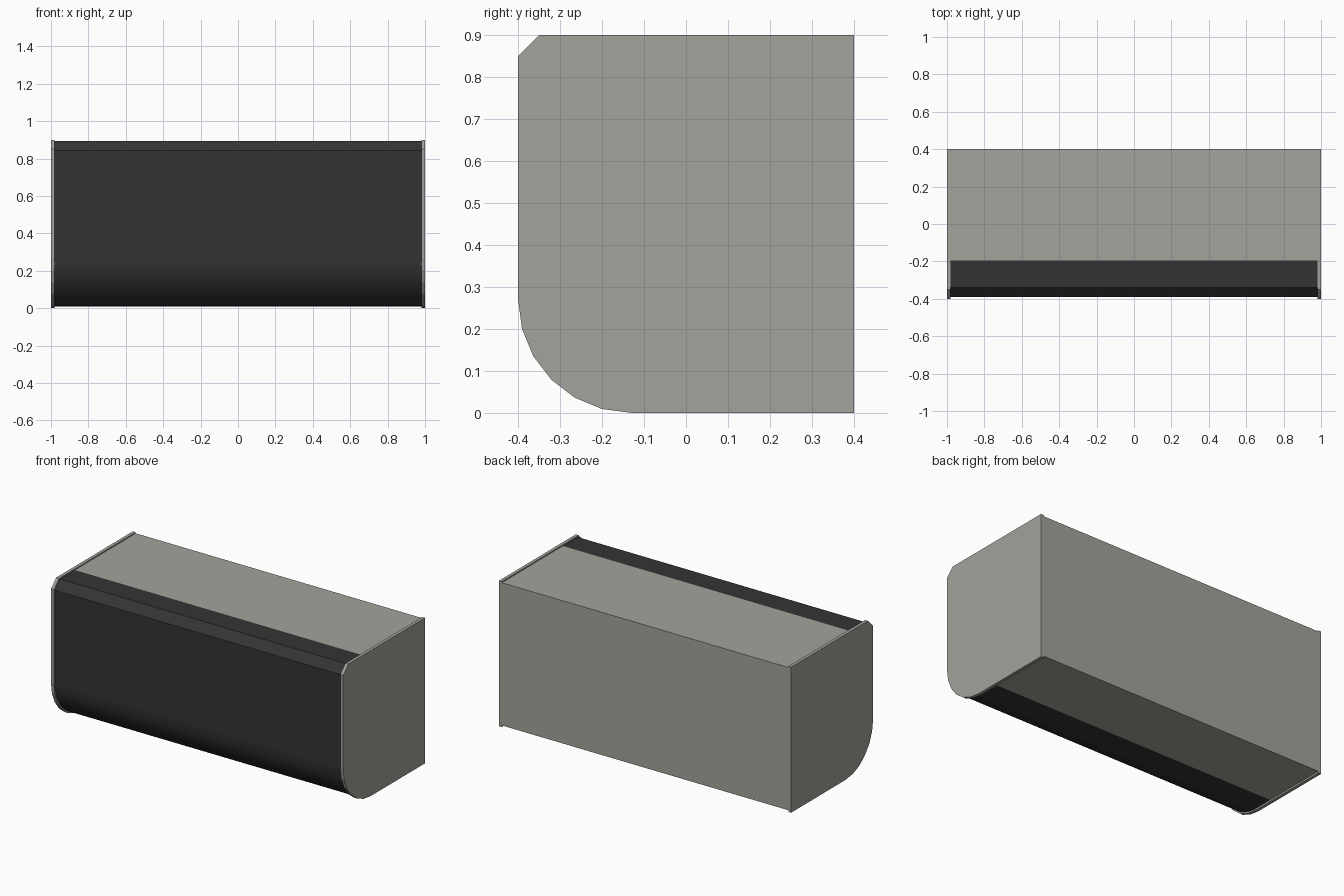
import bpy
import bmesh
from math import sin, cos, pi

cube = bpy.data.objects.get("Cube")
if cube:
    bpy.data.objects.remove(cube, do_unlink=True)


def make_material(name, color):
    mat = bpy.data.materials.new(name)
    mat.use_nodes = True
    mat.diffuse_color = color
    mat.node_tree.nodes["Principled BSDF"].inputs["Base Color"].default_value = color
    return mat


grey = make_material("warm grey", (0.37, 0.36, 0.328, 1))
black = make_material("charcoal", (0.034, 0.034, 0.034, 1))

BACK = 0.4          # rear plane shared by all parts
RADIUS = 0.27       # rounded lower front corner
CHAMFER = 0.05      # upper front corner
TOP_SEAM = -0.195   # charcoal ends here on top
BOTTOM_SEAM = -0.01  # charcoal ends here underneath


def outline(inset, steps, seams=False):
    """Side outline as (y, z) points, starting at the upper back corner."""
    front, low, high = -0.4 + inset, inset, 0.9 - inset * 0.7
    r = RADIUS - inset
    pts = [(BACK, high)]
    if seams:
        pts.append((TOP_SEAM, high))
    pts += [(front + CHAMFER, high), (front, high - CHAMFER)]
    for i in range(steps + 1):
        a = pi / 2 * i / steps
        pts.append((front + r - r * cos(a), low + r - r * sin(a)))
    if seams:
        pts.append((BOTTOM_SEAM, low))
    pts.append((BACK, low))
    return pts


def extrude_outline(name, pts, x0, x1, mats):
    bm = bmesh.new()
    face = bm.faces.new([bm.verts.new((x0, y, z)) for y, z in pts])
    ext = bmesh.ops.extrude_face_region(bm, geom=[face])
    moved = [v for v in ext["geom"] if isinstance(v, bmesh.types.BMVert)]
    bmesh.ops.translate(bm, verts=moved, vec=(x1 - x0, 0, 0))
    bmesh.ops.recalc_face_normals(bm, faces=bm.faces)
    mesh = bpy.data.meshes.new(name)
    bm.to_mesh(mesh)
    bm.free()
    for mat in mats:
        mesh.materials.append(mat)
    obj = bpy.data.objects.new(name, mesh)
    bpy.context.collection.objects.link(obj)
    return obj


# Counter body: charcoal wraps the front, grey on the rear and working top
body = extrude_outline("counter_body", outline(0.01, 24, True), -0.98, 0.98, [grey, black])
for p in body.data.polygons:
    seam = TOP_SEAM if p.center.z > 0.5 else BOTTOM_SEAM
    if abs(p.normal.x) < 0.5 and p.center.y < seam:
        p.material_index = 1
bpy.ops.object.select_all(action="DESELECT")
body.select_set(True)
bpy.context.view_layer.objects.active = body
bpy.ops.object.shade_smooth_by_angle(angle=pi / 6)

# End panels stand slightly proud of the body
for name, side in (("left_end_panel", 1), ("right_end_panel", -1)):
    extrude_outline(name, outline(0, 6), side * 0.98, side, [grey])
